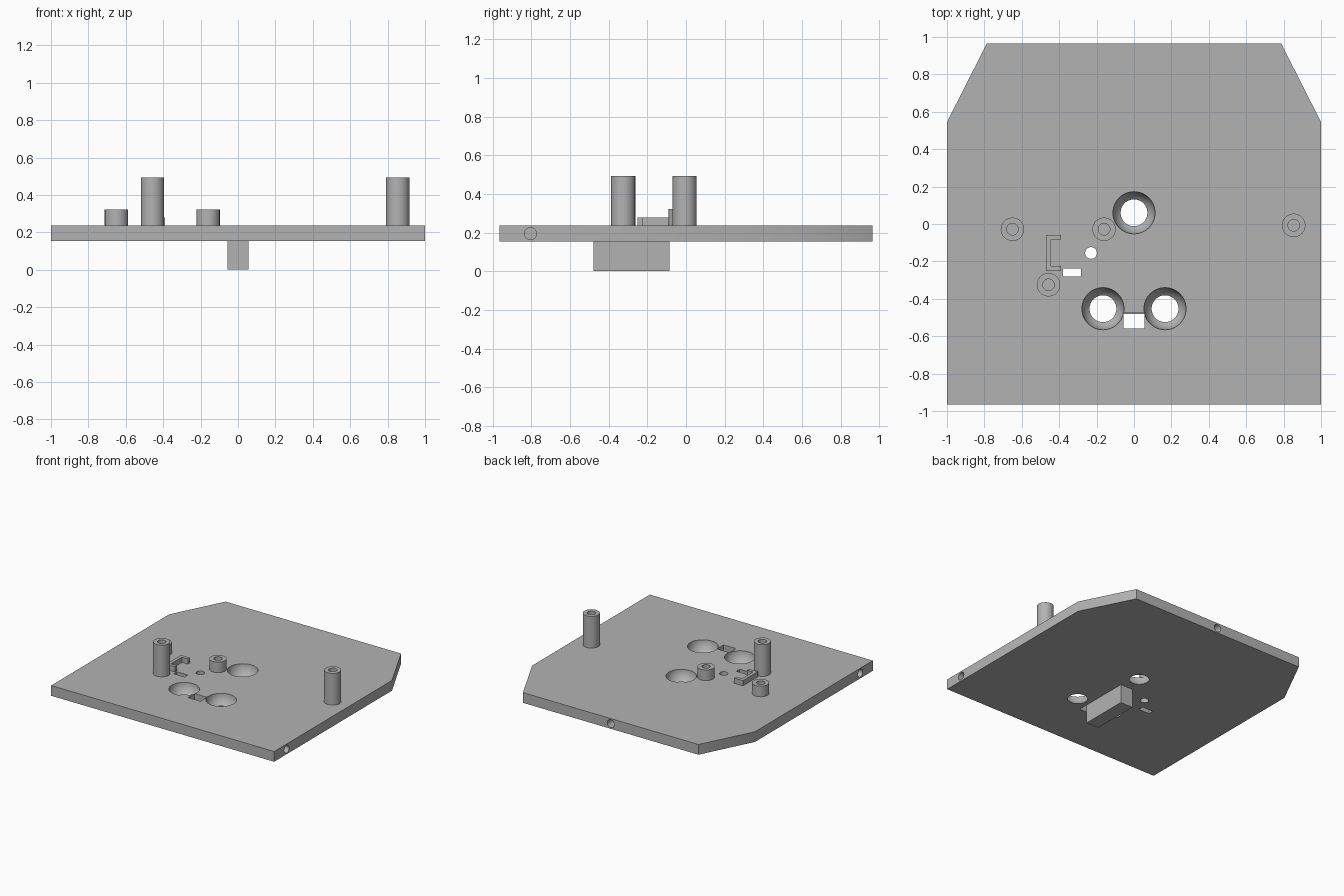
import bpy, bmesh, math
from mathutils import Matrix, Vector

if "Cube" in bpy.data.objects:
    bpy.data.objects.remove(bpy.data.objects["Cube"])

BASE, TOP = 0.153, 0.236
EDGE_Y = 0.965

grey = bpy.data.materials.new("plain_grey")
grey.use_nodes = True
colour = (0.45, 0.45, 0.45, 1)
grey.diffuse_color = colour
grey.node_tree.nodes["Principled BSDF"].inputs["Base Color"].default_value = colour


def finish(name, bm, smooth=False):
    bmesh.ops.recalc_face_normals(bm, faces=bm.faces)
    mesh = bpy.data.meshes.new(name)
    bm.to_mesh(mesh)
    bm.free()
    mesh.materials.append(grey)
    obj = bpy.data.objects.new(name, mesh)
    bpy.context.collection.objects.link(obj)
    if smooth:
        smooth_edges(obj)
    return obj


def smooth_edges(obj):
    bpy.ops.object.select_all(action="DESELECT")
    obj.select_set(True)
    bpy.context.view_layer.objects.active = obj
    bpy.ops.object.shade_smooth_by_angle(angle=math.radians(30))


def prism(name, outline, z0, z1):
    bm = bmesh.new()
    face = bm.faces.new([bm.verts.new((x, y, z0)) for x, y in outline])
    out = bmesh.ops.extrude_face_region(bm, geom=[face])
    verts = [g for g in out["geom"] if isinstance(g, bmesh.types.BMVert)]
    bmesh.ops.translate(bm, verts=verts, vec=(0, 0, z1 - z0))
    return finish(name, bm)


def box(name, x0, x1, y0, y1, z0, z1):
    return prism(name, [(x0, y0), (x1, y0), (x1, y1), (x0, y1)], z0, z1)


def rod(name, centre, radius, length, axis):
    bm = bmesh.new()
    turn = Vector(axis).to_track_quat("Z", "Y").to_matrix().to_4x4()
    bmesh.ops.create_cone(bm, cap_ends=True, segments=48, radius1=radius, radius2=radius,
                          depth=length, matrix=Matrix.Translation(centre) @ turn)
    return finish(name, bm)


def ball(name, centre, radius):
    bm = bmesh.new()
    bmesh.ops.create_uvsphere(bm, u_segments=64, v_segments=40, radius=radius,
                              matrix=Matrix.Translation(centre))
    return finish(name, bm)


def post(name, x, y, height, outer=0.0625, inner=0.031):
    # Hollow standoff turned from its wall profile
    bm = bmesh.new()
    profile = [(outer, TOP), (outer, height), (inner, height), (inner, TOP)]
    verts = [bm.verts.new((r, 0, z)) for r, z in profile]
    edges = [bm.edges.new((verts[i], verts[(i + 1) % 4])) for i in range(4)]
    bmesh.ops.spin(bm, geom=verts + edges, axis=(0, 0, 1), cent=(0, 0, 0),
                   angle=math.tau, steps=48, use_merge=True)
    bmesh.ops.remove_doubles(bm, verts=bm.verts, dist=1e-5)
    bmesh.ops.translate(bm, verts=bm.verts, vec=(x, y, 0))
    return finish(name, bm, smooth=True)


# Base plate with two clipped rear corners
half = [(1, -EDGE_Y), (1, 0.545), (0.787, EDGE_Y)]
plate = prism("base_plate", half + [(-x, y) for x, y in reversed(half)], BASE, TOP)

# Round sockets, pin hole and slots through the plate
cutters = [ball("socket_cutter", (x, y, TOP + 0.004), 0.1128)
           for x, y in [(0, 0.06), (-0.166, -0.453), (0.166, -0.453)]]
cutters.append(rod("pin_cutter", (-0.23, -0.155, 0.2), 0.031, 0.4, (0, 0, 1)))
cutters.append(box("small_slot_cutter", -0.38, -0.283, -0.28, -0.238, 0, 0.4))
cutters.append(box("key_slot_cutter", -0.056, 0.056, -0.56, -0.475, 0, 0.4))

# Blind holes in the two sides and the back edge
mid = (BASE + TOP) / 2
for side in (-1, 1):
    cutters.append(rod("side_hole_cutter", (side, -0.805, mid), 0.031, 0.3, (1, 0, 0)))
cutters.append(rod("back_hole_cutter", (0, EDGE_Y, mid), 0.031, 0.3, (0, 1, 0)))

bpy.context.view_layer.objects.active = plate
for cutter in cutters:
    cut = plate.modifiers.new("cut", "BOOLEAN")
    cut.operation = "DIFFERENCE"
    cut.solver = "EXACT"
    cut.object = cutter
    bpy.ops.object.modifier_apply(modifier=cut.name)
for cutter in cutters:
    bpy.data.objects.remove(cutter)
smooth_edges(plate)

# Standoffs
post("short_post_right", -0.65, -0.028, 0.322)
post("short_post_middle", -0.16, -0.028, 0.322)
post("tall_post_right", -0.457, -0.325, 0.493)
post("tall_post_left", 0.854, -0.007, 0.493)

# C-shaped bracket
x0, x1, y0, y1, wall = -0.47, -0.39, -0.25, -0.058, 0.026
prism("bracket", [(x0, y0), (x1, y0), (x1, y0 + wall), (x0 + wall, y0 + wall),
                  (x0 + wall, y1 - wall), (x1, y1 - wall), (x1, y1), (x0, y1)], TOP, 0.278)

# Key block under the plate
box("key_block", -0.056, 0.056, -0.48, -0.085, 0, BASE)
